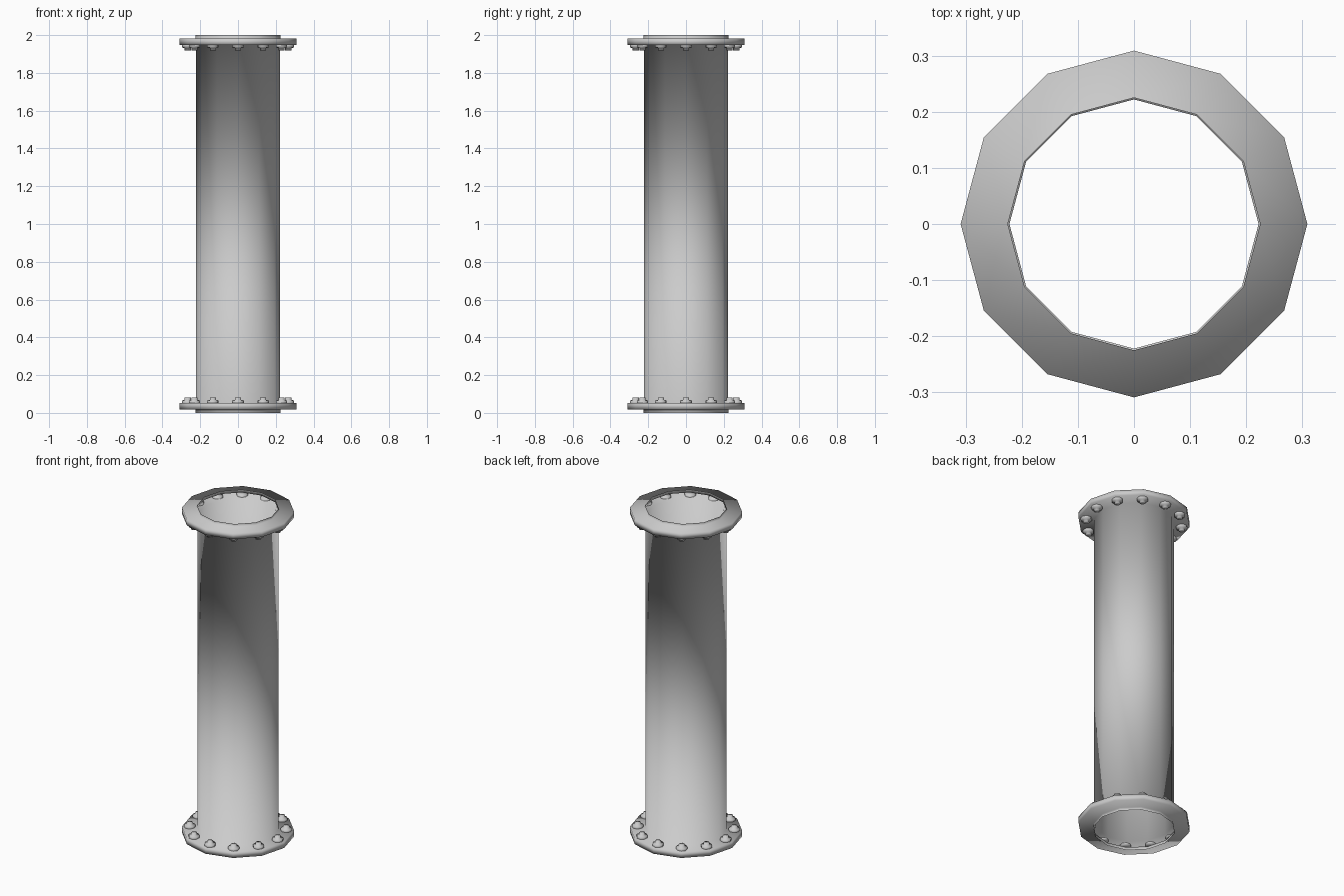
import bpy, bmesh, math
from mathutils import Matrix, Vector

if "Cube" in bpy.data.objects:
    bpy.data.objects.remove(bpy.data.objects["Cube"])

SIDES = 12
HEIGHT = 2.0
BOLT_RING = 0.266

steel = bpy.data.materials.new("grey_steel")
steel.use_nodes = True
colour = (0.6, 0.6, 0.6, 1)
steel.diffuse_color = colour
steel.node_tree.nodes["Principled BSDF"].inputs["Base Color"].default_value = colour


def lathe(bm, profile, sides, place=Matrix()):
    """Revolve (radius, z) points about z; a zero radius closes the end."""
    rings = []
    for r, z in profile:
        angles = [math.tau * i / sides for i in range(sides if r else 1)]
        rings.append([bm.verts.new(place @ Vector((r * math.cos(a), r * math.sin(a), z)))
                      for a in angles])
    for low, high in zip(rings, rings[1:]):
        for i in range(sides):
            j = (i + 1) % sides
            corners = [low[i % len(low)], low[j % len(low)],
                       high[j % len(high)], high[i % len(high)]]
            bm.faces.new(list(dict.fromkeys(corners)))


def finish(bm, name):
    mesh = bpy.data.meshes.new(name)
    bm.to_mesh(mesh)
    bm.free()
    mesh.materials.append(steel)
    mesh.shade_smooth()
    obj = bpy.data.objects.new(name, mesh)
    bpy.context.collection.objects.link(obj)
    return obj


# Open pipe with a hollow flange and short lip at each end, one smooth shell
end = [(0.225, 0), (0.225, 0.018), (0.309, 0.018), (0.309, 0.053), (0.222, 0.053)]
bm = bmesh.new()
lathe(bm, end + [(r, HEIGHT - z) for r, z in reversed(end)], SIDES)
finish(bm, "flanged_pipe")

# Bolts: wide washer seated through the flange wall, narrower head
bolt = [(0, 0.043), (0.031, 0.043), (0.031, 0.066), (0.017, 0.068), (0.017, 0.081), (0, 0.081)]
flip = Matrix.Translation((0, 0, HEIGHT)) @ Matrix.Rotation(math.pi, 4, 'X')
for name, side in (("bottom_bolts", Matrix()), ("top_bolts", flip)):
    bm = bmesh.new()
    for i in range(SIDES):
        turn = Matrix.Rotation(math.tau * i / SIDES, 4, 'Z')
        lathe(bm, bolt, 8, side @ turn @ Matrix.Translation((BOLT_RING, 0, 0)))
    finish(bm, name)
